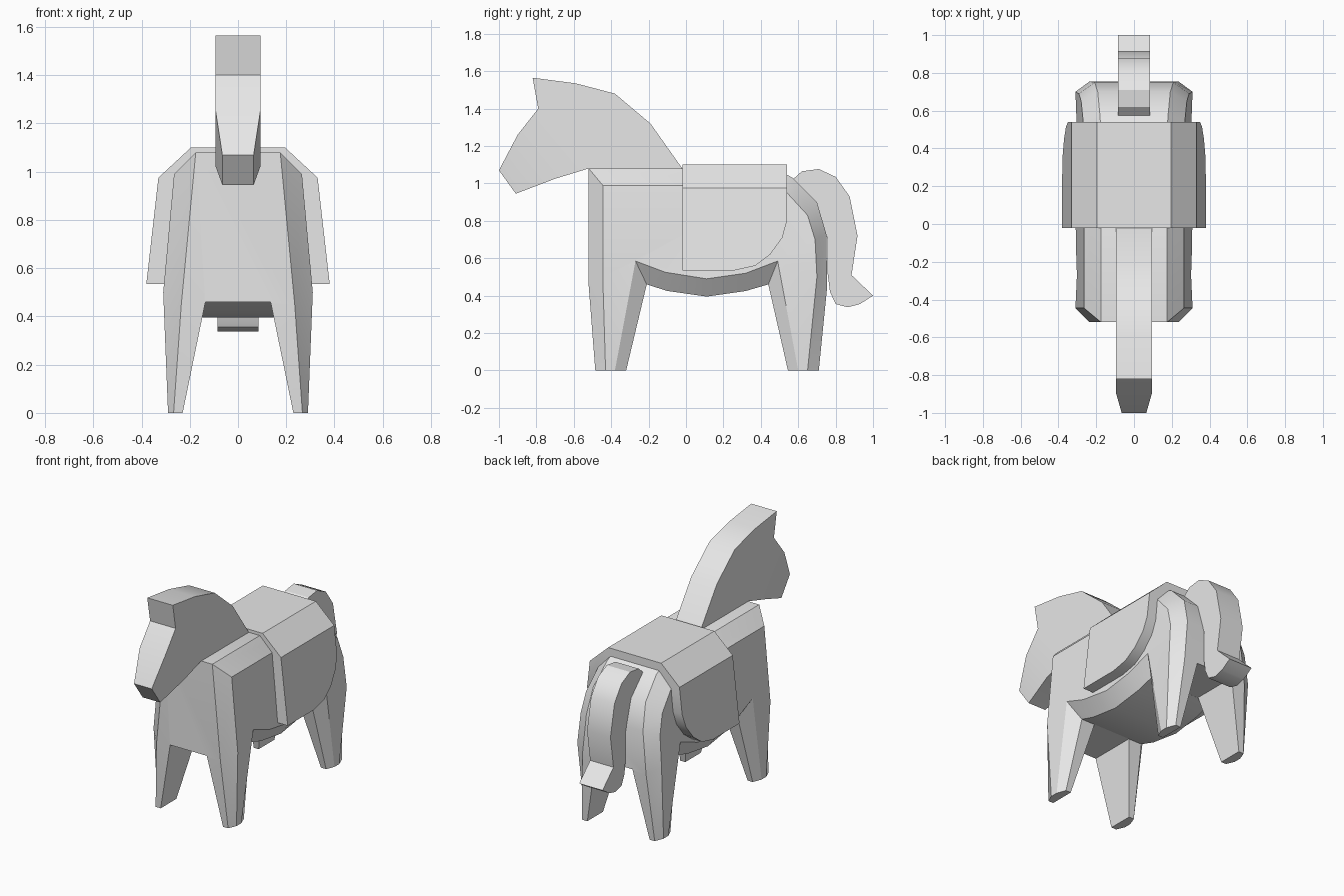
import bpy
import bmesh
import math

if "Cube" in bpy.data.objects:
    bpy.data.objects.remove(bpy.data.objects["Cube"], do_unlink=True)

grey = bpy.data.materials.new("plain grey")
grey.use_nodes = True
grey.diffuse_color = (0.8, 0.8, 0.8, 1)
grey.node_tree.nodes["Principled BSDF"].inputs["Base Color"].default_value = (0.8, 0.8, 0.8, 1)


def build(name, verts, faces):
    """Make an object from points and faces, with normals outward."""
    bm = bmesh.new()
    vs = [bm.verts.new(v) for v in verts]
    for f in faces:
        bm.faces.new([vs[i] for i in f])
    bmesh.ops.recalc_face_normals(bm, faces=bm.faces)
    mesh = bpy.data.meshes.new(name)
    bm.to_mesh(mesh)
    bm.free()
    mesh.materials.append(grey)
    obj = bpy.data.objects.new(name, mesh)
    bpy.context.collection.objects.link(obj)
    return obj


def side_prism(name, profile, width, caps=None):
    """Side profile (y, z) across x; width is a function of the point index."""
    n = len(profile)
    verts = [(s * width(i), y, z) for s in (1, -1) for i, (y, z) in enumerate(profile)]
    caps = caps or [list(range(n))]
    faces = [[i, (i + 1) % n, (i + 1) % n + n, i + n] for i in range(n)]
    faces += caps + [[i + n for i in c] for c in caps]
    return build(name, verts, faces)


def front_prism(name, section, y0, y1):
    """Front section (x, z) extruded along y."""
    n = len(section)
    verts = [(x, y, z) for y in (y0, y1) for x, z in section]
    faces = [[i, (i + 1) % n, (i + 1) % n + n, i + n] for i in range(n)]
    return build(name, verts, faces + [list(range(n)), list(range(n, 2 * n))])


def activate(obj):
    bpy.ops.object.select_all(action='DESELECT')
    obj.select_set(True)
    bpy.context.view_layer.objects.active = obj


def cut(obj, tool, operation):
    mod = obj.modifiers.new("cut", 'BOOLEAN')
    mod.operation, mod.solver, mod.object = operation, 'EXACT', tool
    activate(obj)
    bpy.ops.object.modifier_apply(modifier=mod.name)
    bpy.data.objects.remove(tool, do_unlink=True)


def ramp(z, stops):
    """Piecewise linear width by height; stops run from high to low."""
    for (za, xa), (zb, xb) in zip(stops, stops[1:]):
        if z >= zb:
            return xa + (xb - xa) * (za - z) / (za - zb)
    return stops[-1][1]


# Body with legs: an inner outline joined to a smaller outer one by a bevel
inner = [(-.52, 1.08), (-.52, .45), (-.485, 0), (-.32, 0), (-.21, .46), (-.1, .425),
         (.11, .395), (.32, .425), (.44, .46), (.545, 0), (.71, 0), (.755, .45),
         (.75, .73), (.70, .90), (.57, 1.03), (.48, 1.08)]
outer = [(-.445, .99), (-.445, .5), (-.43, 0), (-.38, 0), (-.27, .585), (-.11, .525),
         (.11, .49), (.32, .52), (.49, .585), (.60, 0), (.65, 0), (.70, .5),
         (.69, .70), (.65, .83), (.54, .95), (.48, .99)]
n = len(inner)
rings = [(outer, 1, [(.99, .265), (.5, .31), (0, .29)]),
         (inner, 1, [(1.08, .175), (.45, .235), (0, .267)])]
rings += [(ring, -1, stops) for ring, s, stops in reversed(rings)]
verts = [(s * ramp(z, stops), y, z) for ring, s, stops in rings for y, z in ring]
faces = [[r * n + i, r * n + (i + 1) % n, (r + 1) * n + (i + 1) % n, (r + 1) * n + i]
         for r in range(3) for i in range(n)]
front_leg, rear_leg = [1, 2, 3, 4], [8, 9, 10, 11]
flank = [0, 1, 4, 5, 6, 7, 8] + list(range(11, n))
for face in (front_leg, rear_leg, flank):
    faces += [face, [i + 3 * n for i in face]]
body = build("body", verts, faces)

# Gaps between the left and right legs
gap = [(-.25, -.1), (.25, -.1), (.135, .46), (-.135, .46)]
for y0, y1 in ((-1, -.208), (.438, 1)):
    cut(body, front_prism("leg_gap", gap, y0, y1), 'DIFFERENCE')

# Saddle blanket with rounded rear lower corners
half = [(.195, 1.10), (.33, .975), (.38, .535)]
section = half + [(-x, z) for x, z in reversed(half)]
blanket = front_prism("blanket", section, -.02, .54)
corner = [(-.5, .3), (-.5, 1.5), (.8, 1.5), (.54, 1.2), (.54, .80), (.515, .71),
          (.45, .62), (.37, .56), (.26, .535), (.2, .5), (.1, .3)]
cut(blanket, side_prism("blanket_corner", corner, lambda i: 1), 'INTERSECT')

# Head and neck with a tapered muzzle (points 7 and 8 are the nose)
head_profile = [(-.05, 1.0), (-.02, 1.08), (-.19, 1.32), (-.38, 1.48), (-.59, 1.535),
                (-.82, 1.565), (-.79, 1.40), (-.90, 1.26), (-1.0, 1.07), (-.91, .945),
                (-.70, 1.025), (-.52, 1.08), (-.49, 1.0)]
head = side_prism("head", head_profile, lambda i: .065 if i in (8, 9) else .094,
                  [[0, 1, 2, 3, 4, 5, 6, 7, 10, 11, 12], [7, 8, 9, 10]])

# Tail with a flicked tip
tail_profile = [(.57, 1.02), (.62, 1.065), (.71, 1.077), (.80, 1.035), (.875, .93),
                (.917, .72), (.885, .51), (1.0, .40), (.93, .355), (.865, .338),
                (.80, .355), (.77, .42), (.757, .52), (.757, .70), (.71, .86), (.60, .98)]
tail = side_prism("tail", tail_profile, lambda i: .086)

for part in (body, blanket, head, tail):
    activate(part)
    bpy.ops.object.shade_smooth_by_angle(angle=math.radians(30))
